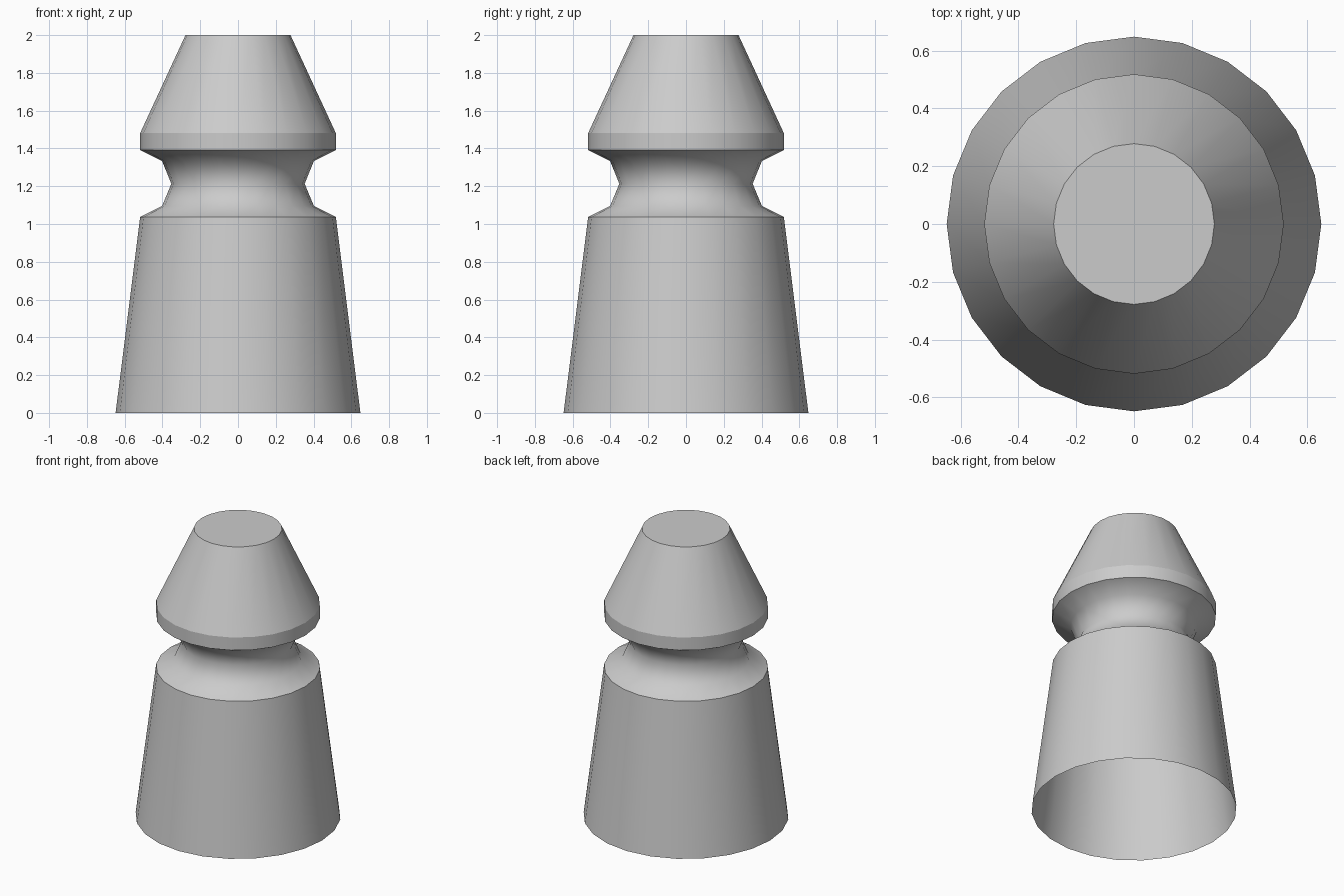
import bpy, bmesh, math

if "Cube" in bpy.data.objects:
    bpy.data.objects.remove(bpy.data.objects["Cube"])

SIDES = 24
# (radius, height, crisp edge) from the open base up to the capped top
PROFILE = [
    (0.648, 0.0, True), (0.518, 1.037, True),
    (0.402, 1.095, False), (0.353, 1.213, False), (0.402, 1.334, False),
    (0.518, 1.392, True), (0.518, 1.481, True), (0.278, 2.0, True),
]

bm = bmesh.new()

# Rings of the turned profile
rings = []
for r, z, crisp in PROFILE:
    rings.append([bm.verts.new((r * math.cos(math.tau * i / SIDES),
                                r * math.sin(math.tau * i / SIDES), z))
                  for i in range(SIDES)])

# Side walls, smooth around the axis
for low, high in zip(rings, rings[1:]):
    for i in range(SIDES):
        j = (i + 1) % SIDES
        bm.faces.new((low[i], low[j], high[j], high[i])).smooth = True

# Flat top; the base stays open
bm.faces.new(rings[-1])

# Crisp edges between the main sections
for ring, (r, z, crisp) in zip(rings, PROFILE):
    if crisp:
        for i in range(SIDES):
            bm.edges.get((ring[i], ring[(i + 1) % SIDES])).smooth = False

mesh = bpy.data.meshes.new("grooved_post")
bm.to_mesh(mesh)
bm.free()
post = bpy.data.objects.new("grooved_post", mesh)
bpy.context.collection.objects.link(post)
